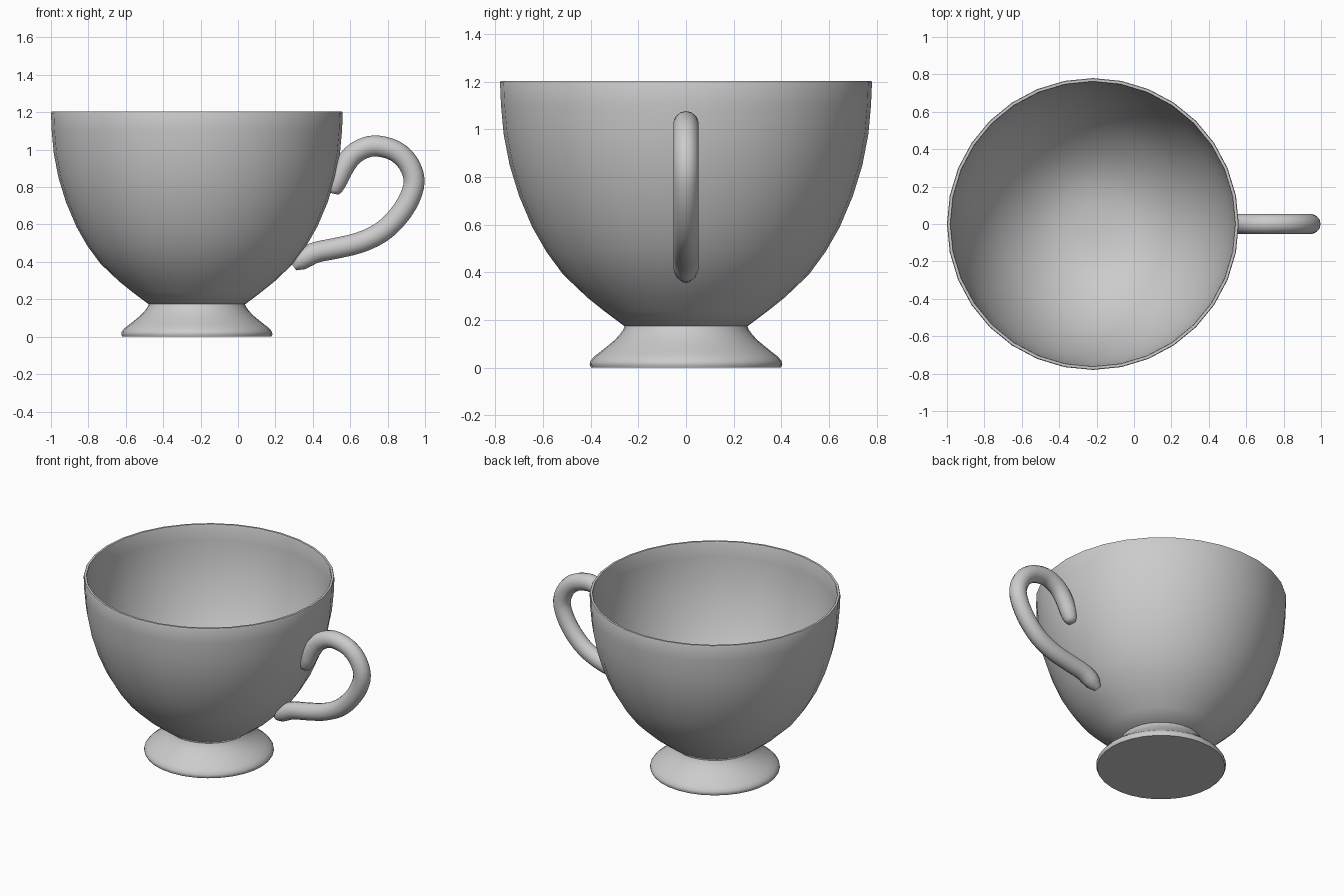
import bpy, bmesh, math
from mathutils import Vector

if "Cube" in bpy.data.objects:
    bpy.data.objects.remove(bpy.data.objects["Cube"])

CX = -0.22          # cup axis
SEG = 32

mat = bpy.data.materials.new("plain_grey")
mat.diffuse_color = (0.6, 0.6, 0.6, 1)
mat.use_nodes = True
mat.node_tree.nodes["Principled BSDF"].inputs["Base Color"].default_value = mat.diffuse_color


def finish(name, bm, angle):
    bmesh.ops.recalc_face_normals(bm, faces=bm.faces)
    me = bpy.data.meshes.new(name)
    bm.to_mesh(me)
    bm.free()
    ob = bpy.data.objects.new(name, me)
    bpy.context.collection.objects.link(ob)
    me.materials.append(mat)
    bpy.ops.object.select_all(action='DESELECT')
    ob.select_set(True)
    bpy.context.view_layer.objects.active = ob
    bpy.ops.object.shade_smooth_by_angle(angle=math.radians(angle))
    return ob


def lathe(name, profile, angle=40):
    """Revolve an (r, z) profile that starts and ends on the axis."""
    bm = bmesh.new()
    vs = [bm.verts.new((CX + r, 0, z)) for r, z in profile]
    es = [bm.edges.new(p) for p in zip(vs, vs[1:])]
    bmesh.ops.spin(bm, geom=vs + es, cent=(CX, 0, 0), axis=(0, 0, 1),
                   angle=math.tau, steps=SEG)
    bmesh.ops.remove_doubles(bm, verts=bm.verts, dist=1e-4)
    return finish(name, bm, angle)


# Bowl: outer wall, rim, inner wall
outer = [(0.26, 0.175), (0.34, 0.235), (0.415, 0.295), (0.515, 0.39), (0.585, 0.485),
         (0.645, 0.59), (0.70, 0.72), (0.74, 0.85), (0.765, 0.98),
         (0.776, 1.10), (0.78, 1.195)]
rim = [(0.777, 1.203), (0.763, 1.203), (0.760, 1.195)]
inner = [(0.756, 1.10), (0.745, 0.98), (0.72, 0.855), (0.68, 0.727), (0.626, 0.60),
         (0.567, 0.498), (0.498, 0.405), (0.40, 0.312), (0.30, 0.243),
         (0.20, 0.205), (0.10, 0.19), (0, 0.186)]
lathe("cup_bowl", [(0, 0.17)] + outer + rim + inner)

# Flared foot with a flat underside
lathe("cup_foot", [(0, 0), (0.398, 0), (0.404, 0.012), (0.402, 0.026), (0.387, 0.045),
                   (0.36, 0.066), (0.33, 0.09), (0.30, 0.115), (0.277, 0.14),
                   (0.263, 0.16), (0.255, 0.18), (0, 0.18)])

# Handle: smooth path in the xz plane
path = [(0.51, 0.765), (0.524, 0.82), (0.559, 0.896), (0.612, 0.97), (0.682, 1.011),
        (0.751, 1.019), (0.842, 0.992), (0.910, 0.928), (0.942, 0.837),
        (0.918, 0.741), (0.857, 0.644), (0.767, 0.559), (0.65, 0.503),
        (0.516, 0.471), (0.40, 0.445), (0.295, 0.378)]
P = [Vector(p) for p in path]
P = [2 * P[0] - P[1]] + P + [2 * P[-1] - P[-2]]
pts = []
for a, b, c, d in zip(P, P[1:], P[2:], P[3:]):
    for t in (0, 1 / 3, 2 / 3):
        pts.append(0.5 * (2 * b + (c - a) * t + (2 * a - 5 * b + 4 * c - d) * t * t
                          + (3 * b - a - 3 * c + d) * t ** 3))
pts.append(P[-2])


def wall_radius(z):
    for (r0, z0), (r1, z1) in zip(outer, outer[1:]):
        if z <= z1:
            return r0 + (r1 - r0) * (z - z0) / (z1 - z0)
    return outer[-1][0]


bm = bmesh.new()
rings, SIDES = [], 14
for i, p in enumerate(pts):
    tan = (pts[min(i + 1, len(pts) - 1)] - pts[max(i - 1, 0)]).normalized()
    end = min((p - pts[0]).length, (p - pts[-1]).length)
    s = min(1, 0.5 + 0.5 * math.sqrt(end / 0.07))      # rounded tips
    ring = []
    for k in range(SIDES):
        a = math.tau * k / SIDES
        u = 0.056 * s * math.cos(a)
        x, y, z = p.x - tan.y * u, 0.054 * s * math.sin(a), p.y + tan.x * u
        # keep the ends within the thickness of the bowl wall
        r, lim = math.hypot(x - CX, y), wall_radius(z) - 0.009
        if r < lim:
            x, y = CX + (x - CX) * lim / r, y * lim / r
        ring.append(bm.verts.new((x, y, z)))
    rings.append(ring)
for A, B in zip(rings, rings[1:]):
    for k in range(SIDES):
        n = (k + 1) % SIDES
        bm.faces.new((A[k], A[n], B[n], B[k]))
bm.faces.new(rings[0])
bm.faces.new(rings[-1])
finish("cup_handle", bm, 60)
